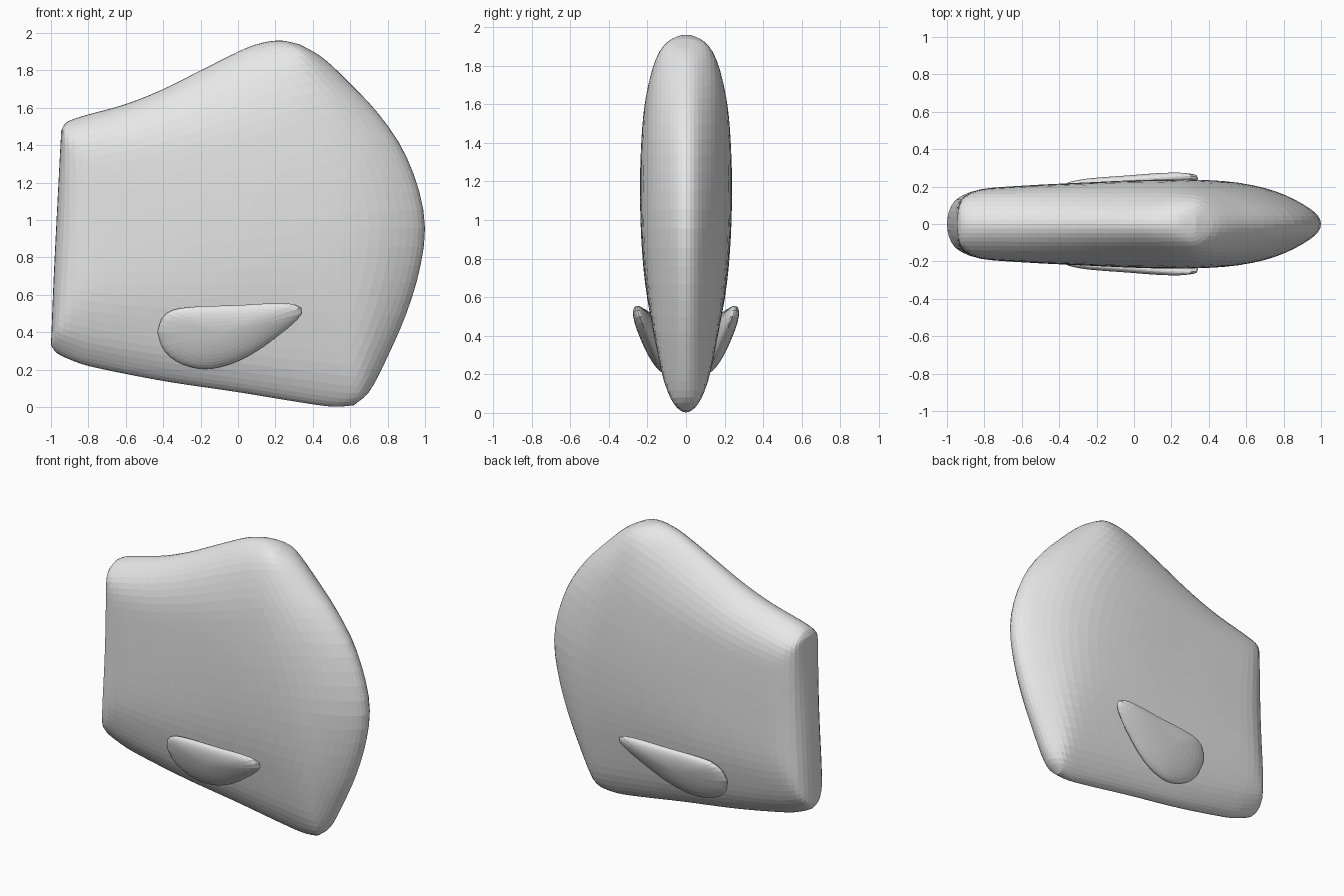
import bpy, bmesh, math
from mathutils import Vector

cube = bpy.data.objects.get("Cube")
if cube:
    bpy.data.objects.remove(cube)

grey = bpy.data.materials.new("plain_grey")
grey.use_nodes = True
grey.diffuse_color = (0.8, 0.8, 0.8, 1)
grey.node_tree.nodes["Principled BSDF"].inputs["Base Color"].default_value = (0.8, 0.8, 0.8, 1)


def spline(knots, values, t):
    """Smooth curve through values placed at increasing knots."""
    last = len(knots) - 1
    i = 0
    while i < last - 1 and t > knots[i + 1]:
        i += 1

    def slope(k):
        a, b = max(k - 1, 0), min(k + 1, last)
        return (values[b] - values[a]) / (knots[b] - knots[a])

    h = knots[i + 1] - knots[i]
    s = (t - knots[i]) / h
    return (values[i] * (2 * s**3 - 3 * s**2 + 1) + slope(i) * (h * (s**3 - 2 * s**2 + s))
            + values[i + 1] * (3 * s**2 - 2 * s**3) + slope(i + 1) * (h * (s**3 - s**2)))


def path(points):
    """Function giving the point at fraction t of a path's length."""
    pts = [Vector(p) for p in points]
    knots = [0.0]
    for a, b in zip(pts, pts[1:]):
        knots.append(knots[-1] + (b - a).length)
    return lambda t: spline(knots, pts, t * knots[-1])


def profile(pairs):
    """Rounded thickness profile; squares are blended so the ends stay round."""
    knots = [p[0] for p in pairs]
    squares = [p[1] ** 2 for p in pairs]
    return lambda t: math.sqrt(max(0.0, spline(knots, squares, t)))


def finish(name, bm):
    bmesh.ops.remove_doubles(bm, verts=bm.verts, dist=0.0004)
    bmesh.ops.recalc_face_normals(bm, faces=bm.faces)
    mesh = bpy.data.meshes.new(name)
    bm.to_mesh(mesh)
    bm.free()
    mesh.materials.append(grey)
    obj = bpy.data.objects.new(name, mesh)
    bpy.context.collection.objects.link(obj)
    return obj


# Body outline: four edges meeting at corners
left = path([(-1, .33), (-.985, .7), (-.965, 1.1), (-.945, 1.48)])
right = path([(.62, .01), (.7, .08), (.8, .27), (.9, .5), (.97, .73), (1, .95),
              (.97, 1.15), (.88, 1.38), (.75, 1.57), (.6, 1.73), (.45, 1.87), (.33, 1.94)])
top = path([(-.945, 1.48), (-.92, 1.52), (-.85, 1.55), (-.6, 1.62), (-.4, 1.7),
            (-.2, 1.8), (0, 1.9), (.1, 1.94), (.22, 1.96), (.33, 1.94)])
bottom = path([(-1, .33), (-.97, .29), (-.9, .255), (-.8, .22), (-.4, .14),
               (0, .08), (.4, .015), (.52, .002), (.62, .01)])

# Body thickness along its length and height
along = profile([(0, 0), (.015, .36), (.04, .56), (.09, .72), (.2, .8), (.4, .9),
                 (.55, .98), (.64, 1), (.75, .94), (.85, .76), (.95, .42), (1, 0)])
upward = profile([(0, 0), (.04, .28), (.1, .47), (.2, .65), (.3, .8), (.4, .91), (.5, .98),
                  (.6, 1), (.7, .96), (.8, .87), (.9, .66), (.96, .42), (1, 0)])


def body_point(u, v, side):
    p = (bottom(u) * (1 - v) + top(u) * v + left(v) * (1 - u) + right(v) * u
         - left(0) * (1 - u) * (1 - v) - right(0) * u * (1 - v)
         - left(1) * (1 - u) * v - right(1) * u * v)
    a, b = along(u), upward(v)
    thick = 0.26 * a * b / max((a**8 + b**8) ** 0.125, 1e-6)
    return (p.x, side * thick, p.y)


STEPS = 36
ease = [(1 - math.cos(math.pi * i / STEPS)) / 2 for i in range(STEPS + 1)]
bm = bmesh.new()
for side in (-1, 1):
    grid = [[bm.verts.new(body_point(u, v, side)) for u in ease] for v in ease]
    for lower, upper in zip(grid, grid[1:]):
        for i in range(STEPS):
            bm.faces.new((lower[i], lower[i + 1], upper[i + 1], upper[i]))
finish("body", bm)

# Side fins: leaf-shaped lenses leaning outward from the body
leaf = path([(-.43, .4), (-.41, .47), (-.36, .515), (-.25, .535), (0, .545), (.2, .555),
             (.31, .548), (.347, .52), (.32, .47), (.2, .37), (.05, .27), (-.08, .218),
             (-.2, .205), (-.32, .24), (-.4, .31), (-.43, .4)])
CENTRE = Vector((-.1, .39))
AROUND, RINGS = 48, 20


def fin(name, side):
    bm = bmesh.new()
    rings = []
    for r in range(RINGS + 1):
        angle = math.pi * r / RINGS
        ring = []
        for i in range(AROUND):
            p = CENTRE.lerp(leaf(i / AROUND), math.sin(angle))
            y = 0.18 + 0.34 * (p.y - 0.38) + 0.06 * p.x + 0.058 * math.cos(angle)
            ring.append(bm.verts.new((p.x, side * y, p.y)))
        rings.append(ring)
    for inner, outer in zip(rings, rings[1:]):
        for i in range(AROUND):
            j = (i + 1) % AROUND
            bm.faces.new((inner[i], inner[j], outer[j], outer[i]))
    finish(name, bm)


fin("front_fin", -1)
fin("back_fin", 1)
